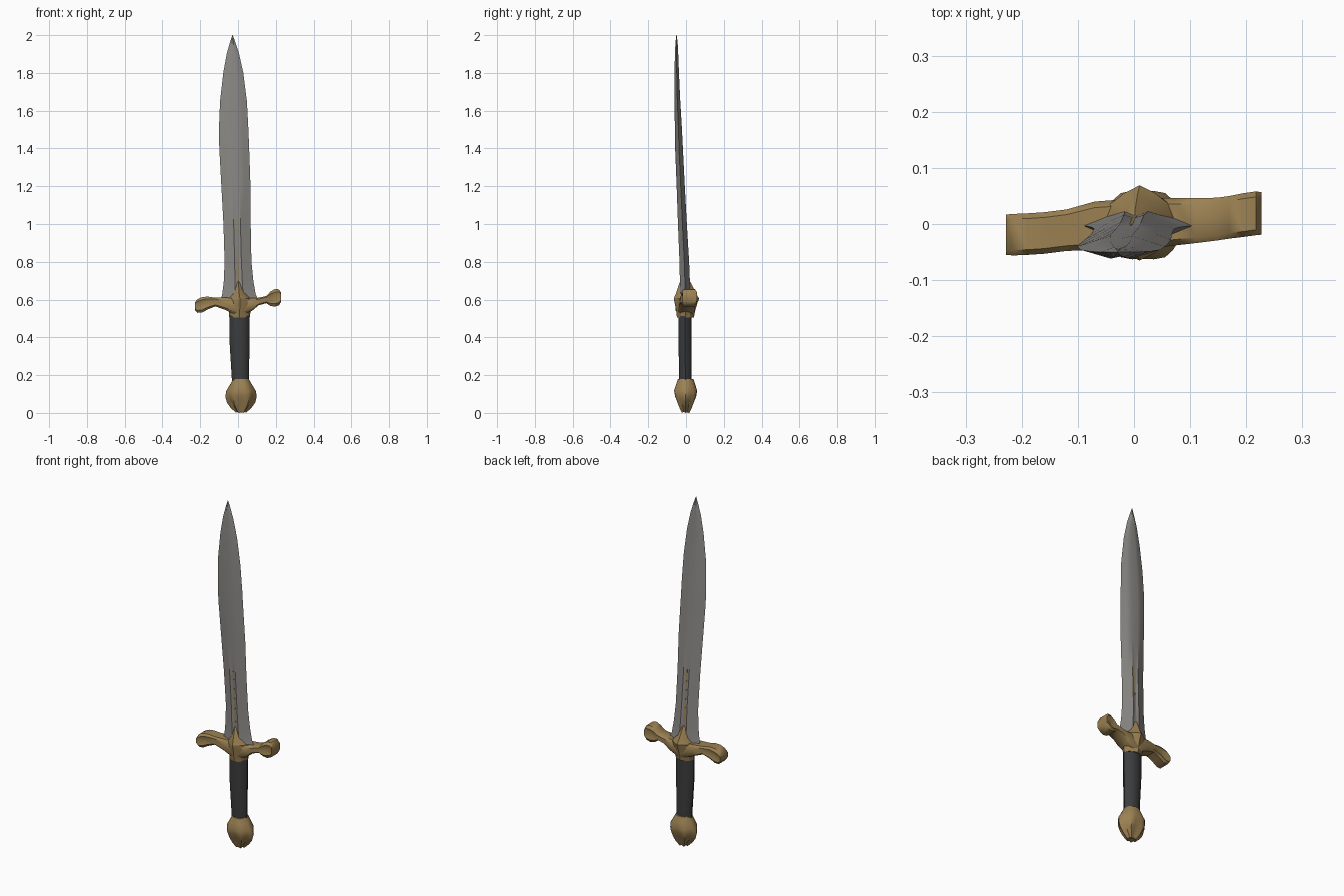
import bpy, bmesh, math
from mathutils import Vector


def material(name, rgb):
    m = bpy.data.materials.new(name)
    m.diffuse_color = (*rgb, 1)
    return m


STEEL = material("steel", (0.27, 0.26, 0.245))
BRONZE = material("bronze", (0.33, 0.22, 0.085))
LEATHER = material("dark leather", (0.045, 0.046, 0.048))


def loft(name, rings, mat, angle=35):
    """Skin a list of closed point rings and cap both ends."""
    bm = bmesh.new()
    vs = [[bm.verts.new(p) for p in ring] for ring in rings]
    n = len(vs[0])
    for a, b in zip(vs, vs[1:]):
        for i in range(n):
            j = (i + 1) % n
            bm.faces.new((a[i], a[j], b[j], b[i]))
    bm.faces.new(vs[0][::-1])
    bm.faces.new(vs[-1])
    bmesh.ops.recalc_face_normals(bm, faces=bm.faces)
    me = bpy.data.meshes.new(name)
    bm.to_mesh(me)
    bm.free()
    me.materials.append(mat)
    ob = bpy.data.objects.new(name, me)
    bpy.context.collection.objects.link(ob)
    bpy.ops.object.select_all(action='DESELECT')
    ob.select_set(True)
    bpy.context.view_layer.objects.active = ob
    bpy.ops.object.shade_smooth_by_angle(angle=math.radians(angle))
    return ob


def upright(sections, shape):
    """Rings stacked in z; section = z, x centre, y centre, x radius, y radius."""
    return [[Vector((cx + u * rx, cy + v * ry, z)) for u, v in shape]
            for z, cx, cy, rx, ry in sections]


def ngon(n):
    return [(math.cos(2 * math.pi * i / n), math.sin(2 * math.pi * i / n)) for i in range(n)]


# blade: bevelled section with a shallow central groove, leaning slightly
half = [(1, 0), (0.62, 0.5), (0.25, 0.98), (0, 0.75), (-0.25, 0.98), (-0.62, 0.5)]
blade_shape = half + [(-u, -v) for u, v in half]
loft("blade", upright([
    (0.60, 0.008, -0.003, 0.100, 0.030),
    (0.63, 0.005, -0.004, 0.088, 0.028),
    (0.70, 0.003, -0.006, 0.078, 0.027),
    (0.80, 0.000, -0.009, 0.071, 0.026),
    (1.00, -0.005, -0.019, 0.072, 0.024),
    (1.20, -0.011, -0.028, 0.077, 0.022),
    (1.40, -0.020, -0.037, 0.079, 0.021),
    (1.50, -0.023, -0.040, 0.078, 0.019),
    (1.65, -0.024, -0.046, 0.071, 0.016),
    (1.80, -0.025, -0.049, 0.053, 0.012),
    (1.90, -0.027, -0.050, 0.033, 0.009),
    (1.96, -0.028, -0.050, 0.015, 0.006),
    (2.00, -0.029, -0.050, 0.001, 0.001)], blade_shape), STEEL)

# thin bronze inlay line in the groove
box = [(1, 1), (-1, 1), (-1, -1), (1, -1)]
loft("groove_inlay", upright([
    (0.68, 0.003, -0.0055, 0.0035, 0.0215),
    (0.80, 0.000, -0.009, 0.0035, 0.0210),
    (1.00, -0.005, -0.019, 0.003, 0.0195),
    (1.04, -0.006, -0.021, 0.001, 0.0190)], box), BRONZE)

# guard arms: boxy section run along x, the dimple hollows the scrolled ends
def arm_ring(x, z, rz, y, ry, dimple):
    side = [(0.75, -1), (1, -0.65), (1 - dimple, 0), (1, 0.65), (0.75, 1)]
    pts = side + [(-u, -v) for u, v in side]
    return [Vector((x, y + u * ry, z + v * rz)) for u, v in pts]


loft("guard_arms", [arm_ring(*s) for s in [
    (-0.228, 0.565, 0.020, -0.019, 0.036, 0),
    (-0.215, 0.566, 0.036, -0.019, 0.037, 0.05),
    (-0.190, 0.572, 0.041, -0.018, 0.037, 0.35),
    (-0.160, 0.582, 0.034, -0.016, 0.037, 0.15),
    (-0.120, 0.587, 0.023, -0.011, 0.037, 0),
    (-0.070, 0.578, 0.032, -0.003, 0.043, 0),
    (0.008, 0.560, 0.048, 0.000, 0.046, 0),
    (0.075, 0.574, 0.033, 0.004, 0.042, 0),
    (0.110, 0.590, 0.020, 0.006, 0.040, 0),
    (0.150, 0.600, 0.019, 0.009, 0.038, 0),
    (0.170, 0.604, 0.037, 0.012, 0.038, 0.15),
    (0.195, 0.609, 0.047, 0.016, 0.039, 0.35),
    (0.217, 0.612, 0.042, 0.019, 0.039, 0.05),
    (0.227, 0.612, 0.026, 0.019, 0.038, 0)]], BRONZE, 40)

# guard collar: flares up from the grip, then narrows to ridged tongues on the blade
ridged = [(1, 0), (0.8, 0.5), (0.4, 0.8), (0, 1), (-0.4, 0.8), (-0.8, 0.5)]
ridged += [(-u, -v) for u, v in ridged]
loft("guard_collar", upright([
    (0.505, 0.008, -0.003, 0.054, 0.045),
    (0.540, 0.009, -0.002, 0.058, 0.050),
    (0.580, 0.010, 0.000, 0.078, 0.060),
    (0.605, 0.010, 0.002, 0.066, 0.067),
    (0.635, 0.006, 0.000, 0.037, 0.052),
    (0.690, 0.002, -0.004, 0.018, 0.030),
    (0.698, 0.002, -0.005, 0.006, 0.023)], ridged), BRONZE, 30)

# grip
loft("grip", upright([
    (0.150, 0.014, -0.003, 0.045, 0.034),
    (0.250, 0.011, -0.004, 0.048, 0.035),
    (0.380, 0.008, -0.005, 0.053, 0.037),
    (0.515, 0.008, -0.005, 0.054, 0.037)], ngon(10)), LEATHER, 40)

# pommel: bulb with lobes that deepen and hang lower toward the bottom
rings = []
for z, rx, ry, lobe in [(0.178, 0.042, 0.042, 0.03), (0.150, 0.058, 0.053, 0.06),
                        (0.115, 0.079, 0.066, 0.09), (0.085, 0.083, 0.062, 0.12),
                        (0.055, 0.075, 0.050, 0.15), (0.028, 0.056, 0.038, 0.18),
                        (0.000, 0.026, 0.022, 0.10)]:
    ring = []
    for i in range(24):
        a = 2 * math.pi * i / 24
        w = math.cos(6 * a)
        k = 1 - lobe * (1 - w) / 2
        lift = 0.06 * lobe * (1 - w) / 2
        ring.append(Vector((0.016 + rx * k * math.cos(a), -0.002 + ry * k * math.sin(a), z + lift)))
    rings.append(ring)
loft("pommel", rings, BRONZE, 40)
